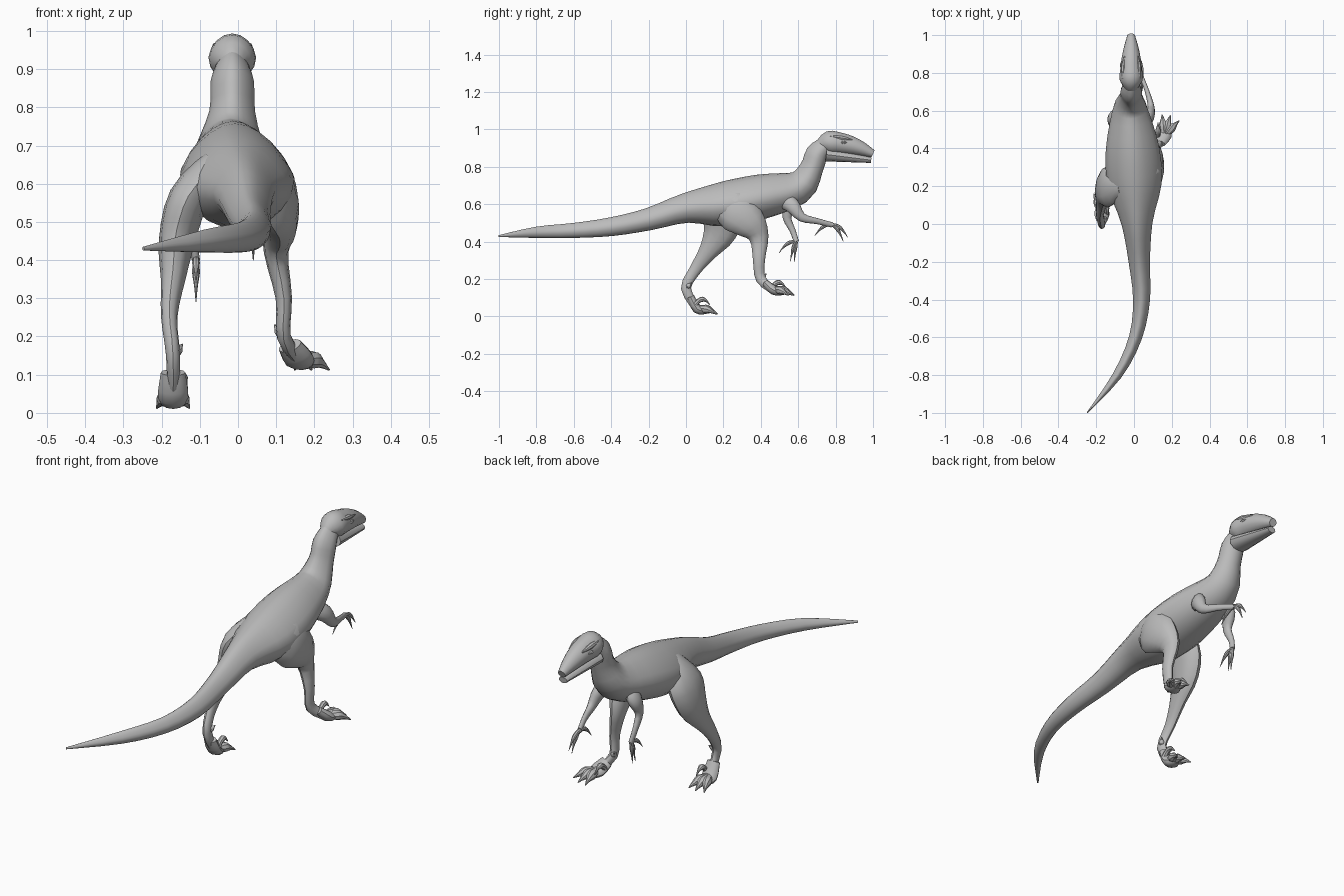
import bpy, bmesh, math
from mathutils import Vector

cube = bpy.data.objects.get("Cube")
if cube:
    bpy.data.objects.remove(cube, do_unlink=True)

# One plain grey skin
GREY = (.5, .5, .5, 1)
skin = bpy.data.materials.new("grey_skin")
skin.use_nodes = True
skin.diffuse_color = GREY
skin.node_tree.nodes["Principled BSDF"].inputs["Base Color"].default_value = GREY

MIDDLE = -.015  # centre line of the head


def spline(points, steps):
    """Ease a list of vectors into a Catmull-Rom curve."""
    result = []
    last = len(points) - 1
    for i in range(last):
        before, start = points[max(i - 1, 0)], points[i]
        end, after = points[i + 1], points[min(i + 2, last)]
        for step in range(steps):
            t = step / steps
            leave, arrive = (end - before) / 2, (after - start) / 2
            bend = (end - start) * 3 - leave * 2 - arrive
            close = (start - end) * 2 + leave + arrive
            result.append(start + leave * t + bend * t ** 2 + close * t ** 3)
    return result + [points[last]]


def make_object(name, bm):
    bmesh.ops.recalc_face_normals(bm, faces=bm.faces)
    mesh = bpy.data.meshes.new(name)
    bm.to_mesh(mesh)
    bm.free()
    mesh.materials.append(skin)
    mesh.shade_smooth()
    mesh.set_sharp_from_angle(angle=math.radians(40))
    bpy.context.collection.objects.link(bpy.data.objects.new(name, mesh))


def loft(name, joints, radii, sides=12, flat=1, swell=0, peak=0):
    """Skin oval rings along the joints and return the last joint.
    Width over depth is flat + swell * radius; peak narrows the upper half."""
    rows = [Vector((*joint, radius)) for joint, radius in zip(joints, radii)]
    path = spline(rows, 3)
    centres = [row.to_3d() for row in path]
    bm = bmesh.new()
    rings = []
    for i, centre in enumerate(centres):
        ahead = centres[min(i + 1, len(centres) - 1)]
        behind = centres[max(i - 1, 0)]
        tangent = (ahead - behind).normalized()
        side = Vector((1, 0, 0))
        side = (side - tangent * side.dot(tangent)).normalized()
        up = side.cross(tangent)
        radius = max(path[i].w, .001)
        width = radius * (flat + swell * radius)
        ring = []
        for k in range(sides):
            angle = math.tau * k / sides
            rise = math.sin(angle)
            across = math.cos(angle) * (1 - peak * max(rise, 0))
            ring.append(bm.verts.new(centre + side * width * across + up * radius * rise))
        rings.append(ring)
    for lower, upper in zip(rings, rings[1:]):
        for k in range(sides):
            following = (k + 1) % sides
            bm.faces.new((lower[k], lower[following], upper[following], upper[k]))
    bm.faces.new(rings[0])
    bm.faces.new(rings[-1])
    make_object(name, bm)
    return Vector(joints[-1])


def claw(name, base, reach, radius, lift):
    """An arched toe or finger with a knuckle and a pointed nail."""
    sizes = [radius * share for share in (1, .9, 1, .5, .1)]
    joints = []
    for i in range(len(sizes)):
        t = i / (len(sizes) - 1)
        joints.append(base + reach * t + Vector((0, 0, lift * math.sin(math.pi * t))))
    loft(name, joints, sizes, sides=8)


def ridge(name, start, end, radius):
    """A small swelling that fades out at both ends."""
    joints = [start, start.lerp(end, .5), end]
    loft(name, joints, [radius / 4, radius, radius / 4], sides=8)


def leg(side, joints, spread):
    """Thigh, shin and foot, with three spread toes and two raised claws."""
    radii = (.05, .11, .09, .052, .032, .027, .022)
    foot = loft(side + "_leg", joints, radii, flat=.75, swell=-2.5)
    ankle = Vector(joints[-2])
    inward = -math.copysign(.025, foot.x)
    toes = [Vector((math.sin(angle), math.cos(angle), -.25)) * .11 for angle in spread]
    for i, reach in enumerate(toes):
        claw(f"{side}_toe_{i}", foot, reach, .023, .012)
    # Broad pad under the middle toe
    loft(side + "_foot_pad", [foot.lerp(ankle, .6), foot, foot + toes[1] * .45],
         [.02, .025, .014], flat=1.6)
    claw(side + "_sickle_claw", foot.lerp(ankle, .2) + Vector((inward, 0, 0)),
         Vector((0, .08, 0)), .014, .03)
    claw(side + "_dewclaw", ankle, Vector((inward, .03, .03)), .014, 0)


def arm(side, joints, spread):
    """Upper arm, forearm and hand with three hooked fingers."""
    radii = (.045, .04, .024, .016, .014)
    hand = loft(side + "_arm", joints, radii, flat=.8, swell=-2)
    for i, angle in enumerate(spread):
        reach = Vector((0, math.sin(angle), -math.cos(angle))) * .11
        claw(f"{side}_finger_{i}", hand, reach, .01, .02)


def sway(y):
    """Sideways swing of the spine, with the tail curling to the right."""
    if y < -.4:
        return .04 - .8 * (y + .4) ** 2
    return .04 - .06 * (y + .4)


# Tail, trunk and neck in one sweep at even stations, then up to the head
heights = (.43, .45, .46, .48, .52, .58, .6, .64, .69)
girths = (.005, .03, .04, .05, .06, .08, .12, .12, .09)
spine = []
for station, height in enumerate(heights):
    y = station / 5 - 1
    spine.append((sway(y), y, height))
neck = [(MIDDLE, .67, .79), (MIDDLE, .7, .87), (MIDDLE, .75, .92)]
loft("body", spine + neck, girths + (.063, .06, .045),
     sides=20, flat=.7, swell=4, peak=.3)

# Skull dropping and tapering to the snout, over a separate lower jaw
skull, skull_radii = [(MIDDLE, .7, .91)], [.02]
jaw, jaw_radii = [], []
for step in range(5):
    t = step / 4
    skull.append((MIDDLE, .76 + .24 * t, .93 - .06 * t * t))
    skull_radii.append(.06 - .04 * t * t)
    jaw.append((MIDDLE, .75 + .24 * t, .866 - .03 * t))
    jaw_radii.append(.037 - .022 * t)
loft("skull", skull, skull_radii, sides=16, peak=.1)
loft("lower_jaw", jaw, jaw_radii, flat=1.5)

# Brows and eyes on both sides of the head
for side, sign in (("left", 1), ("right", -1)):
    ridge(side + "_brow", Vector((MIDDLE + sign * .045, .77, .965)),
          Vector((MIDDLE + sign * .035, .89, .945)), .014)
    ridge(side + "_eye", Vector((MIDDLE + sign * .05, .82, .93)),
          Vector((MIDDLE + sign * .05, .86, .93)), .01)

# Left leg raised in a stride, right leg planted behind
leg("left", [(.05, .14, .6), (.1, .25, .57), (.11, .34, .5), (.1, .39, .42),
             (.12, .39, .3), (.12, .4, .2), (.16, .47, .14)], (-.1, .3, .8))
leg("right", [(-.06, .2, .66), (-.13, .2, .56), (-.16, .18, .45), (-.17, .12, .35),
              (-.18, .05, .25), (-.17, 0, .15), (-.17, .06, .04)], (-.4, 0, .4))

# Left arm reaching forward, right arm hanging
arm("left", [(.05, .53, .62), (.08, .57, .59), (.09, .62, .53),
             (.07, .7, .51), (.04, .78, .49)], (.6, .9, -1))
arm("right", [(-.07, .55, .64), (-.11, .56, .6), (-.12, .54, .53),
              (-.12, .57, .46), (-.11, .59, .4)], (-1, -.1, -.3))
